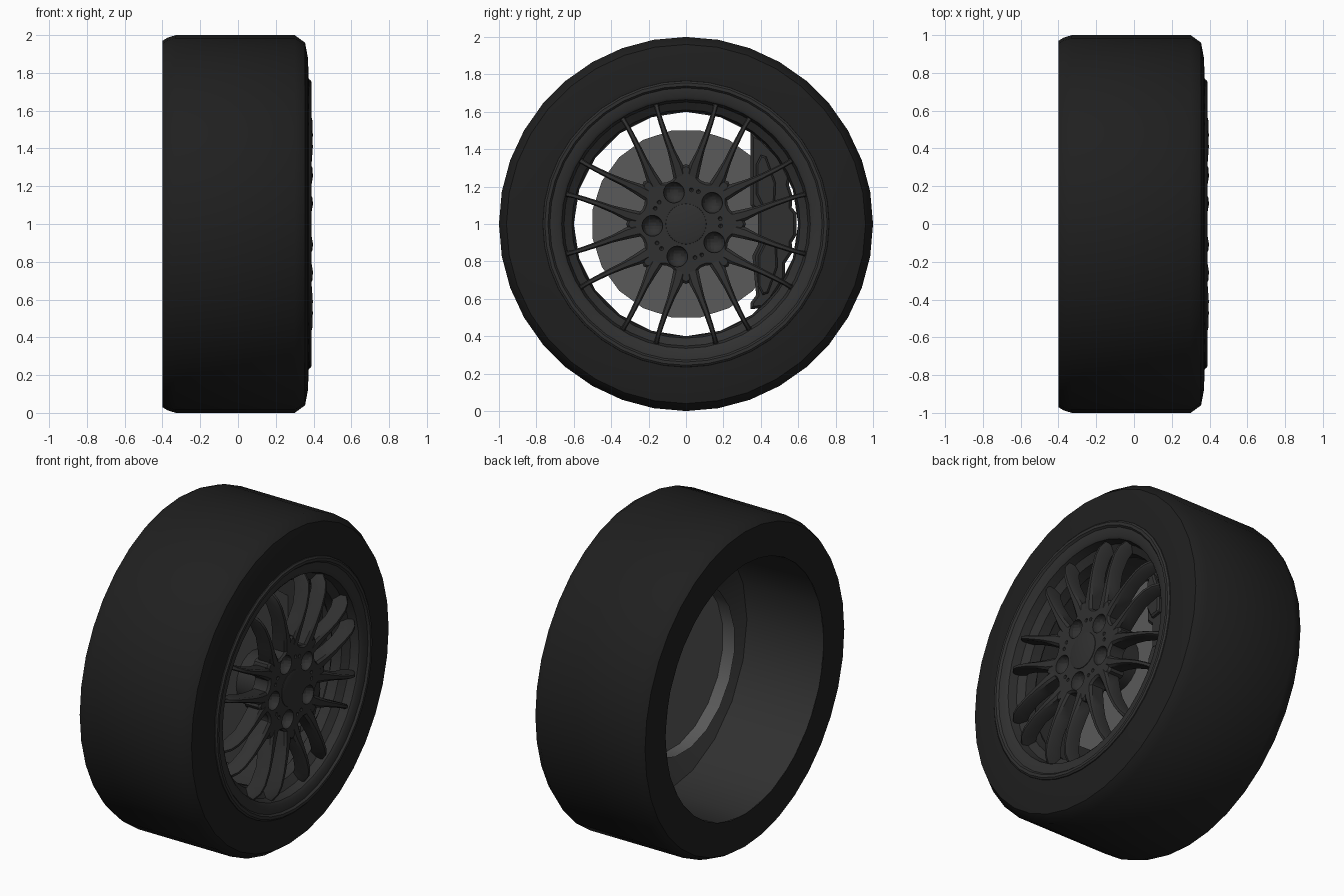
import bpy, bmesh
from math import sin, cos, pi, radians
from mathutils import Matrix, Vector

if "Cube" in bpy.data.objects:
    bpy.data.objects.remove(bpy.data.objects["Cube"])

CZ = 1.0  # axle height


def material(name, v):
    m = bpy.data.materials.new(name)
    m.diffuse_color = (v, v, v, 1)
    m.use_nodes = True
    m.node_tree.nodes["Principled BSDF"].inputs["Base Color"].default_value = m.diffuse_color
    return m


RUBBER = material("rubber", 0.014)
ALLOY = material("dark_alloy", 0.03)
STEEL = material("steel", 0.1)
PAINT = material("caliper_paint", 0.03)


def finish(bm, name, mat, smooth=None):
    bmesh.ops.recalc_face_normals(bm, faces=bm.faces)
    me = bpy.data.meshes.new(name)
    bm.to_mesh(me)
    bm.free()
    ob = bpy.data.objects.new(name, me)
    ob.location.z = CZ
    bpy.context.collection.objects.link(ob)
    me.materials.append(mat)
    if smooth:
        bpy.ops.object.select_all(action='DESELECT')
        ob.select_set(True)
        bpy.context.view_layer.objects.active = ob
        bpy.ops.object.shade_smooth_by_angle(angle=radians(smooth))
    return ob


def polar(x, r, a):
    """Point around the axle; a = 0 is up, growing towards +y."""
    return Vector((x, r * sin(a), r * cos(a)))


def lathe(name, profile, n, mat, phase=0.0, closed=False, cap=False, smooth=35):
    bm = bmesh.new()
    rings = [[bm.verts.new(polar(x, r, 2 * pi * (i + phase) / n)) for i in range(n)]
             for x, r in profile]
    pairs = list(zip(rings, rings[1:])) + ([(rings[-1], rings[0])] if closed else [])
    for a, b in pairs:
        for i in range(n):
            j = (i + 1) % n
            bm.faces.new((a[i], a[j], b[j], b[i]))
    if cap:
        bm.faces.new(rings[-1])
    return finish(bm, name, mat, smooth)


def plate(name, pts, x0, x1, mat, bevel=0.0, smooth=30):
    """Outline in (y, z) relative to the axle, extruded along x."""
    bm = bmesh.new()
    f = bm.faces.new([bm.verts.new((x0, y, z)) for y, z in pts])
    ext = bmesh.ops.extrude_face_region(bm, geom=[f])
    top = [v for v in ext["geom"] if isinstance(v, bmesh.types.BMVert)]
    bmesh.ops.translate(bm, verts=top, vec=(x1 - x0, 0, 0))
    if bevel:
        s = set(top)
        edges = [e for e in bm.edges if e.verts[0] in s and e.verts[1] in s]
        bmesh.ops.bevel(bm, geom=edges, offset=bevel, segments=1, affect='EDGES')
    return finish(bm, name, mat, smooth)


# tyre carcass
lathe("tyre", [(-0.40, 0.77), (-0.40, 0.97), (-0.375, 0.985), (-0.33, 1.0), (0.30, 1.0),
               (0.355, 0.96), (0.37, 0.88), (0.375, 0.76)], 36, RUBBER, smooth=40)

# deep rim barrel, open at the back
lathe("rim_barrel", [(-0.40, 0.775), (0.12, 0.765), (0.22, 0.60)], 20, ALLOY)

# stepped front rim lip
lathe("rim_lip", [(0.34, 0.77), (0.38, 0.765), (0.388, 0.755), (0.388, 0.738), (0.376, 0.728),
                  (0.372, 0.68), (0.36, 0.665), (0.31, 0.652), (0.28, 0.61), (0.22, 0.60)],
      40, ALLOY)

# brake disc, a shallow pan open at the back
lathe("brake_disc", [(0.02, 0.505), (0.10, 0.505)], 20, STEEL, phase=0.5, cap=True)

# hub face with eight scallops between the spoke roots
N = 96
outline = []
for i in range(N):
    a = 2 * pi * i / N
    r = 0.245 + 0.075 * ((1 + cos(8 * a)) / 2) ** 1.5
    outline.append((r * sin(a), r * cos(a)))
hub = plate("hub_face", outline, 0.27, 0.372, ALLOY, bevel=0.012)

# wheel-bolt bowls and small dimples cut in the hub
bm = bmesh.new()
for k in range(5):
    a = radians(-21 + 72 * k)
    bmesh.ops.create_uvsphere(bm, u_segments=16, v_segments=10, radius=0.056,
                              matrix=Matrix.Translation(polar(0.37, 0.18, a)))
    for d in (30, 42):
        bmesh.ops.create_uvsphere(bm, u_segments=8, v_segments=6, radius=0.011,
                                  matrix=Matrix.Translation(polar(0.372, 0.185, a + radians(d))))
cutter = finish(bm, "bolt_cutter", ALLOY)
cutter.hide_render = True
mod = hub.modifiers.new("bolt_holes", 'BOOLEAN')
mod.object = cutter
mod.operation = 'DIFFERENCE'
bpy.ops.object.select_all(action='DESELECT')
bpy.context.view_layer.objects.active = hub
hub.select_set(True)
bpy.ops.object.modifier_apply(modifier=mod.name)
bpy.data.objects.remove(cutter)
bpy.ops.object.shade_smooth_by_angle(angle=radians(30))

# centre cap and axle stub
lathe("centre_cap", [(0.36, 0.112), (0.375, 0.108), (0.379, 0.095)], 24, ALLOY, cap=True)
lathe("axle_stub", [(0.10, 0.16), (0.28, 0.16)], 20, ALLOY, cap=True)

# forked spokes: stations are (lateral, radius, half width, front x, back x)
STATIONS = [(0.030, 0.24, 0.034, 0.370, 0.28), (0.048, 0.31, 0.030, 0.380, 0.29),
            (0.078, 0.39, 0.019, 0.390, 0.30), (0.108, 0.47, 0.015, 0.396, 0.31),
            (0.135, 0.55, 0.013, 0.393, 0.30), (0.150, 0.60, 0.012, 0.378, 0.28),
            (0.160, 0.64, 0.014, 0.345, 0.26), (0.163, 0.66, 0.016, 0.320, 0.25)]
bm = bmesh.new()
for k in range(8):
    rot = Matrix.Rotation(-k * pi / 4, 3, 'X')
    for side in (1, -1):
        rings = []
        for y, z, w, xf, xb in STATIONS:
            sec = [(xb, -w), (xf - 0.012, -w), (xf, -w * 0.55),
                   (xf, w * 0.55), (xf - 0.012, w), (xb, w)]
            rings.append([bm.verts.new(rot @ Vector((x, side * (y + d), z - d * 0.3)))
                          for x, d in sec])
        for a, b in zip(rings, rings[1:]):
            for i in range(6):
                j = (i + 1) % 6
                bm.faces.new((a[i], a[j], b[j], b[i]))
        bm.faces.new(rings[0])
        bm.faces.new(rings[-1])
finish(bm, "forked_spokes", ALLOY, 35)

# brake caliper body hugging the disc edge, with two raised panels
CALIPER = [(0.345, 0.49), (0.40, 0.46), (0.50, 0.36), (0.56, 0.27), (0.55, 0.21), (0.57, 0.15),
           (0.565, 0.09), (0.59, 0.06), (0.59, -0.06), (0.565, -0.10), (0.57, -0.15),
           (0.53, -0.21), (0.53, -0.29), (0.46, -0.40), (0.41, -0.45), (0.345, -0.455),
           (0.345, -0.42), (0.375, -0.38), (0.355, -0.17), (0.385, -0.11), (0.385, 0.06),
           (0.345, 0.10)]
plate("caliper_body", CALIPER, -0.02, 0.20, PAINT, bevel=0.015)
PANEL = [(0.375, 0.32), (0.40, 0.37), (0.43, 0.36), (0.48, 0.22), (0.475, 0.10),
         (0.41, 0.09), (0.375, 0.16)]
for name, s, dz in (("caliper_panel_upper", 1, 0.0), ("caliper_panel_lower", -1, -0.01)):
    plate(name, [(y + (0 if s > 0 else 0.01), s * z + dz) for y, z in PANEL],
          0.19, 0.225, PAINT, bevel=0.01)
